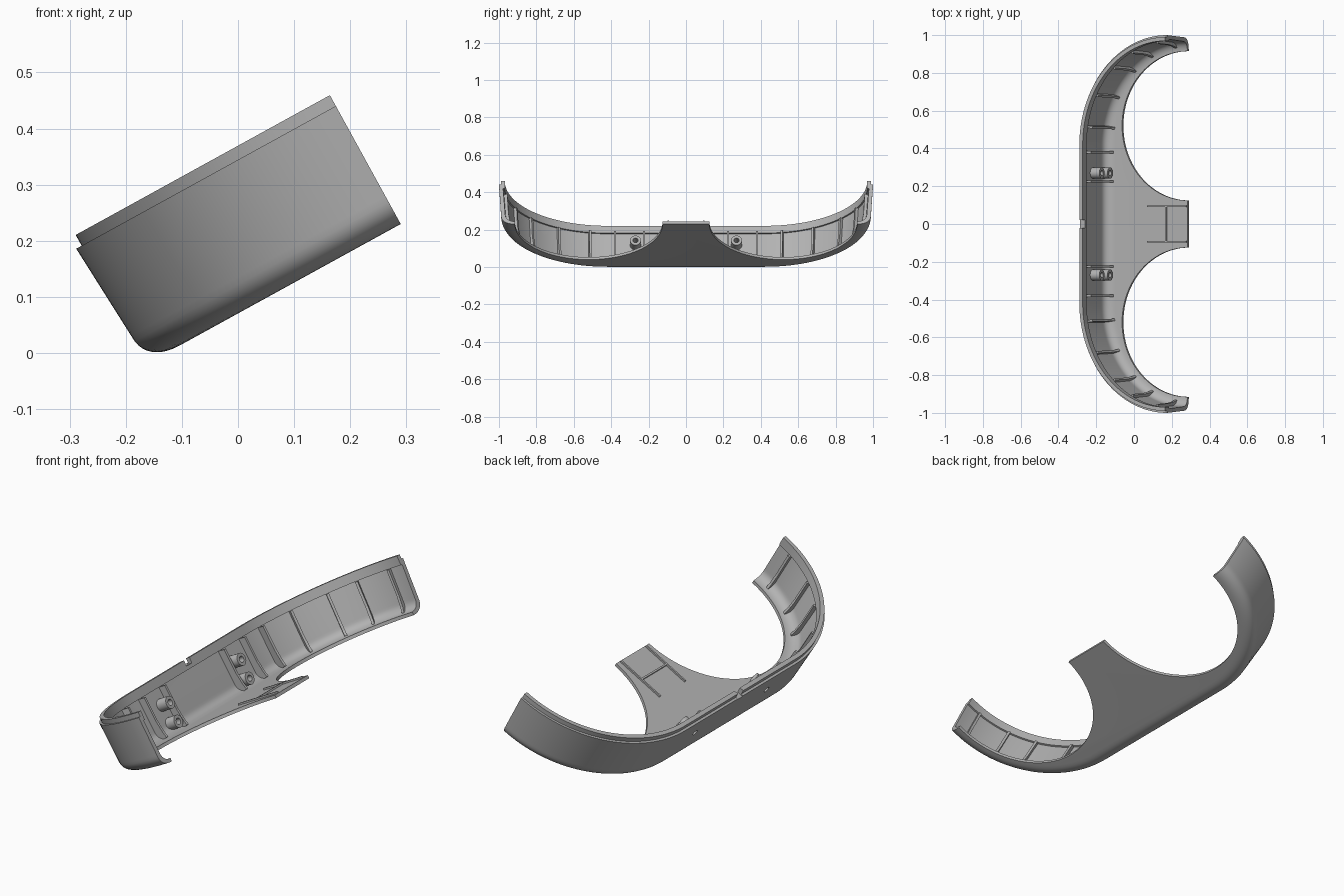
import bpy, bmesh, math
from mathutils import Matrix, Vector

cube = bpy.data.objects.get("Cube")
if cube:
    bpy.data.objects.remove(cube, do_unlink=True)

TILT = math.radians(28.8)
PLACE = Matrix.Translation((0.29, 0, 0.23)) @ Matrix.Rotation(-TILT, 4, 'Y')
DEPTH, STRAIGHT = 0.528, 0.42
BEND = 1 - STRAIGHT

grey = bpy.data.materials.new("plastic_grey")
grey.use_nodes = True
grey.diffuse_color = (0.45, 0.45, 0.45, 1)
grey.node_tree.nodes["Principled BSDF"].inputs["Base Color"].default_value = (0.45, 0.45, 0.45, 1)


def make(name, bm):
    bmesh.ops.recalc_face_normals(bm, faces=bm.faces)
    mesh = bpy.data.meshes.new(name)
    bm.to_mesh(mesh)
    bm.free()
    mesh.transform(PLACE)
    mesh.materials.append(grey)
    ob = bpy.data.objects.new(name, mesh)
    bpy.context.collection.objects.link(ob)
    return ob


def activate(ob):
    bpy.ops.object.select_all(action='DESELECT')
    ob.select_set(True)
    bpy.context.view_layer.objects.active = ob


def smooth(ob):
    activate(ob)
    bpy.ops.object.shade_smooth_by_angle(angle=math.radians(30))


def box(bm, low, high):
    low, high = Vector(low), Vector(high)
    m = Matrix.Translation((low + high) / 2) @ Matrix.Diagonal((*(high - low), 1))
    bmesh.ops.create_cube(bm, size=1, matrix=m)


def cylinder(bm, r, height, matrix, segments):
    bmesh.ops.create_cone(bm, cap_ends=True, segments=segments, radius1=r,
                          radius2=r, depth=height, matrix=matrix)


# Plan outline: straight back with an elliptical bend at each end, and its inward normal
def outline(y):
    v = min(max((abs(y) - STRAIGHT) / BEND, 0), 1)
    c = math.sqrt(1 - v * v)
    n = Vector((c / DEPTH, -math.copysign(v, y) / BEND, 0)).normalized()
    return Vector((-DEPTH * c, y, 0)), n


# Wall section as (inward offset, height): outside, stepped lip, inside
def fillet(centre, rx, height, rz, steps=10):
    for k in range(steps + 1):
        a = math.pi / 2 * k / steps
        s, c = math.sin(a), max(math.cos(a), 0)
        yield centre - rx * s ** 0.85, height - rz * c ** 0.85


section = list(fillet(0.081, 0.07, 0.057, 0.057))
section += [(0, 0.24), (0.011, 0.24), (0.011, 0.262), (0.031, 0.262),
            (0.031, 0.218), (0.022, 0.218)]
section += reversed(list(fillet(0.092, 0.059, 0.064, 0.049)))

# Shell: rings bridged together, closed by the floor and the open-side end
arc = [STRAIGHT + BEND * math.sin(math.pi / 2 * k / 48) for k in range(49)]
stations = [-y for y in reversed(arc)] + arc
bm = bmesh.new()
rings = []
for offset, height in section:
    ring = []
    for y in stations:
        p, n = outline(y)
        ring.append(bm.verts.new(p + n * offset + Vector((0, 0, height))))
    rings.append(ring)
for a, b in zip(rings, rings[1:]):
    for i in range(len(stations) - 1):
        bm.faces.new((a[i], a[i + 1], b[i + 1], b[i]))
bm.faces.new(rings[0])
bm.faces.new(rings[-1])
bm.faces.new([r[0] for r in rings] + [r[-1] for r in reversed(rings)])
shell = make("shell", bm)

# Cutters: two round floor openings, screw holes and a lip notch
along_u = Matrix.Rotation(math.pi / 2, 4, 'Y')
BOSS_Y, BOSS_HEIGHTS = 0.27, (0.145, 0.055)
bm = bmesh.new()
for side in (-1, 1):
    cylinder(bm, 0.395, 0.3, Matrix.Translation((0, side * 0.52, 0)), 96)
    hole = Matrix.Translation((-0.5, side * BOSS_Y, BOSS_HEIGHTS[0])) @ along_u
    cylinder(bm, 0.015, 0.12, hole, 24)
box(bm, (-0.54, -0.02, 0.235), (-0.48, 0.02, 0.28))
cutter = make("opening_cutter", bm)
cutter.hide_render = True
mod = shell.modifiers.new("openings", 'BOOLEAN')
mod.operation = 'DIFFERENCE'
mod.solver = 'EXACT'
mod.object = cutter
activate(shell)
bpy.ops.object.modifier_apply(modifier=mod.name)
bpy.data.objects.remove(cutter, do_unlink=True)
smooth(shell)


# Stiffening ribs: thin plates standing on the inside of the wall
def rib(name, y, extra):
    p, n = outline(y)
    across = Vector((-n.y, n.x, 0)) * 0.006
    inner = [(0.04, 0.217), (0.046, 0.1), (0.056, 0.045), (0.064, 0.021)]
    plate = [(o + extra * (1 - h), h) for o, h in inner]
    plate += [(0.045, 0.012), (0.026, 0.035), (0.02, 0.1), (0.018, 0.217)]
    bm = bmesh.new()
    sides = []
    for way in (-1, 1):
        verts = [bm.verts.new(p + n * o + across * way + Vector((0, 0, h))) for o, h in plate]
        sides.append(verts)
        bm.faces.new(verts)
    a, b = sides
    for i in range(len(a)):
        j = (i + 1) % len(a)
        bm.faces.new((a[i], a[j], b[j], b[i]))
    make(name, bm)


# Screw boss: a hollow post pointing inward from the wall
def boss(name, y, height):
    bm = bmesh.new()
    loops = []
    for r, u in ((0.029, -0.5), (0.029, -0.445), (0.014, -0.445), (0.014, -0.5)):
        loops.append([bm.verts.new((u, y + r * math.cos(a), height + r * math.sin(a)))
                      for a in (math.tau * k / 24 for k in range(24))])
    for k, a in enumerate(loops):
        b = loops[(k + 1) % 4]
        for i in range(24):
            j = (i + 1) % 24
            bm.faces.new((a[i], a[j], b[j], b[i]))
    smooth(make(name, bm))


for side, label in ((1, "back"), (-1, "front")):
    for k, y in enumerate((0.225, 0.38, 0.52, 0.695, 0.85, 0.938, 0.994)):
        rib(f"{label}_rib_{k + 1}", side * y, 0.022 if y < 0.6 else 0)
    for h, level in zip(BOSS_HEIGHTS, ("upper", "lower")):
        boss(f"{label}_{level}_boss", side * BOSS_Y, h)
    # Low rail on the middle tab
    bm = bmesh.new()
    box(bm, (-0.24, side * 0.095 - 0.004, 0.012), (-0.004, side * 0.095 + 0.004, 0.023))
    make(f"{label}_tab_rail", bm)

# Cross rail joining the two tab rails
bm = bmesh.new()
box(bm, (-0.131, -0.093, 0.012), (-0.123, 0.093, 0.023))
make("tab_cross_rail", bm)
